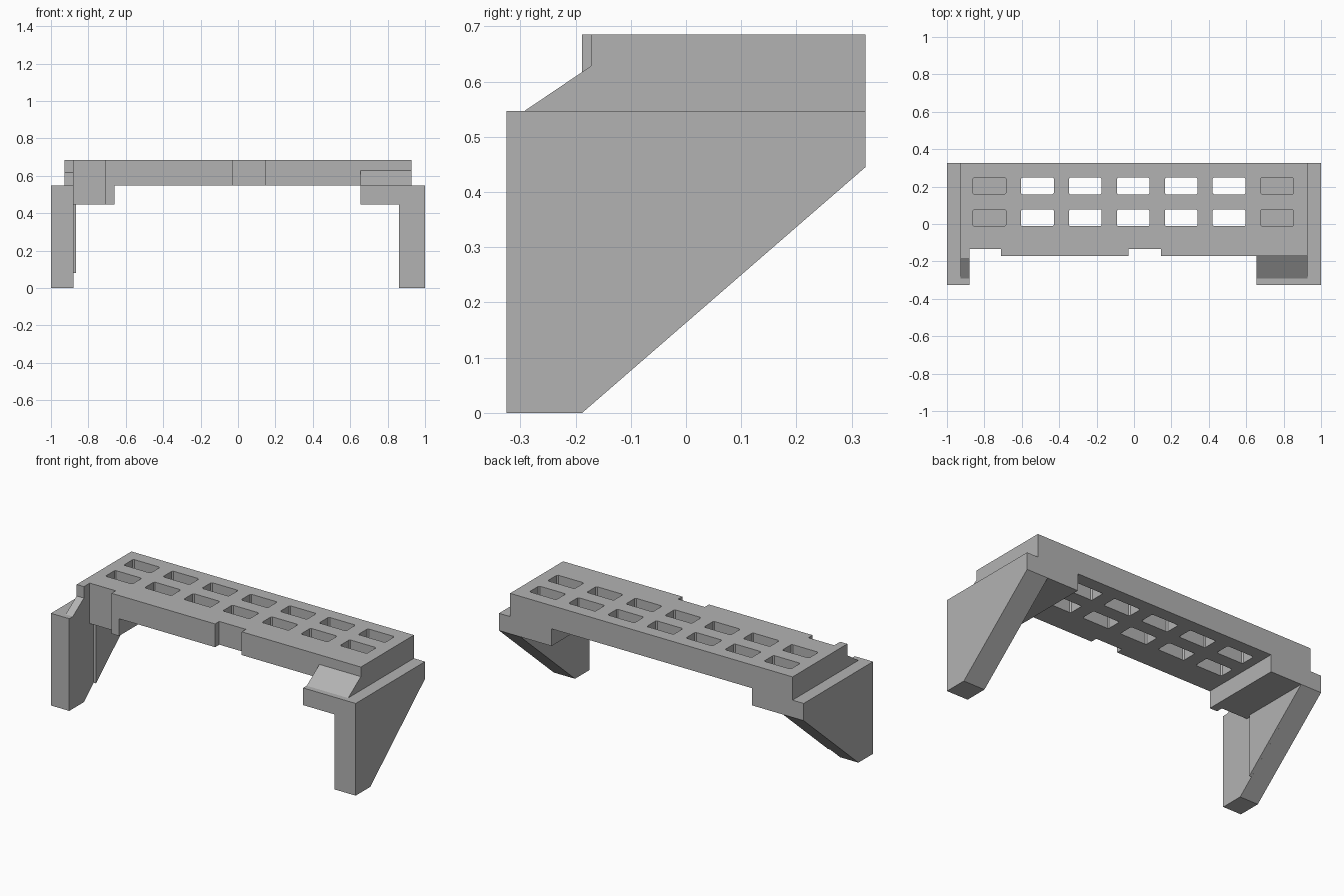
import bpy
import bmesh

cube = bpy.data.objects.get("Cube")
if cube:
    bpy.data.objects.remove(cube, do_unlink=True)

grey = bpy.data.materials.new("plain grey")
grey.use_nodes = True
colour = (0.45, 0.45, 0.45, 1)
grey.diffuse_color = colour
grey.node_tree.nodes["Principled BSDF"].inputs["Base Color"].default_value = colour

# Shared levels and depths
BACK, FRONT = 0.325, -0.325
DECK_FRONT, NOTCH, TAB = -0.172, -0.133, -0.188
UNDER, SHELF, TOP = 0.445, 0.547, 0.685


def add_prism(bm, outline, low, high, place):
    """Extrude an outline from low to high; place maps (a, b, depth) to xyz."""
    face = bm.faces.new([bm.verts.new(place(a, b, low)) for a, b in outline])
    new = bmesh.ops.extrude_face_region(bm, geom=[face])["geom"]
    for v in new:
        if isinstance(v, bmesh.types.BMVert):
            a, b = outline[0]
            shift = [h - l for h, l in zip(place(a, b, high), place(a, b, low))]
            v.co.x += shift[0]
            v.co.y += shift[1]
            v.co.z += shift[2]


def side(a, b, depth):
    return (depth, a, b)


def plan(a, b, depth):
    return (a, b, depth)


def finish(name, bm):
    bmesh.ops.recalc_face_normals(bm, faces=bm.faces[:])
    mesh = bpy.data.meshes.new(name)
    bm.to_mesh(mesh)
    bm.free()
    mesh.materials.append(grey)
    obj = bpy.data.objects.new(name, mesh)
    bpy.context.collection.objects.link(obj)
    return obj


def prism(name, outline, low, high, place):
    bm = bmesh.new()
    add_prism(bm, outline, low, high, place)
    return finish(name, bm)


# Deck with front notches and a small corner tab
deck = prism("deck", [
    (-0.927, BACK), (-0.927, TAB), (-0.88, TAB), (-0.88, NOTCH),
    (-0.71, NOTCH), (-0.71, DECK_FRONT), (-0.03, DECK_FRONT), (-0.03, NOTCH),
    (0.145, NOTCH), (0.145, DECK_FRONT), (0.927, DECK_FRONT), (0.927, BACK),
], SHELF, TOP, plan)

# Two rows of slots with slightly clipped corners
bm = bmesh.new()
w, d, c = 0.088, 0.045, 0.007
slot = [(w, d - c), (w - c, d), (c - w, d), (-w, d - c),
        (-w, c - d), (c - w, -d), (w - c, -d), (w, c - d)]
for col in range(-3, 4):
    for y in (0.033, 0.204):
        x = -0.004 + col * 0.2565
        add_prism(bm, [(x + a, y + b) for a, b in slot], SHELF - 0.1, TOP + 0.1, plan)
cutter = finish("slot_cutter", bm)
cutter.hide_render = True
cut = deck.modifiers.new("slots", "BOOLEAN")
cut.operation = "DIFFERENCE"
cut.solver = "EXACT"
cut.object = cutter
bpy.context.view_layer.objects.active = deck
bpy.ops.object.modifier_apply(modifier=cut.name)
bpy.data.objects.remove(cutter, do_unlink=True)

# Tapered legs
leg = [(FRONT, 0), (TAB, 0), (BACK, UNDER), (BACK, SHELF), (FRONT, SHELF)]
prism("right_leg", leg, -1, -0.88, side)
prism("left_leg", leg, 0.86, 1, side)

# Thin gusset on the inside of the right leg
prism("right_leg_gusset", [(-0.096, 0.08), (BACK, UNDER), (-0.096, UNDER)],
      -0.88, -0.865, side)

# Brackets below the deck ends
prism("right_bracket", [
    (-0.88, BACK), (-0.88, NOTCH), (-0.71, NOTCH), (-0.71, DECK_FRONT),
    (-0.66, DECK_FRONT), (-0.66, BACK)], UNDER, SHELF, plan)
prism("left_bracket", [(0.655, FRONT), (0.86, FRONT), (0.86, BACK), (0.655, BACK)],
      UNDER, SHELF, plan)

# Sloped fillets in front of the deck
for name, y, z, low, high in (
        ("right_fillet", TAB, 0.617, -0.927, -0.88),
        ("left_fillet", DECK_FRONT, 0.628, 0.655, 0.927)):
    prism(name, [(y, SHELF), (-0.292, SHELF), (y, z)], low, high, side)
